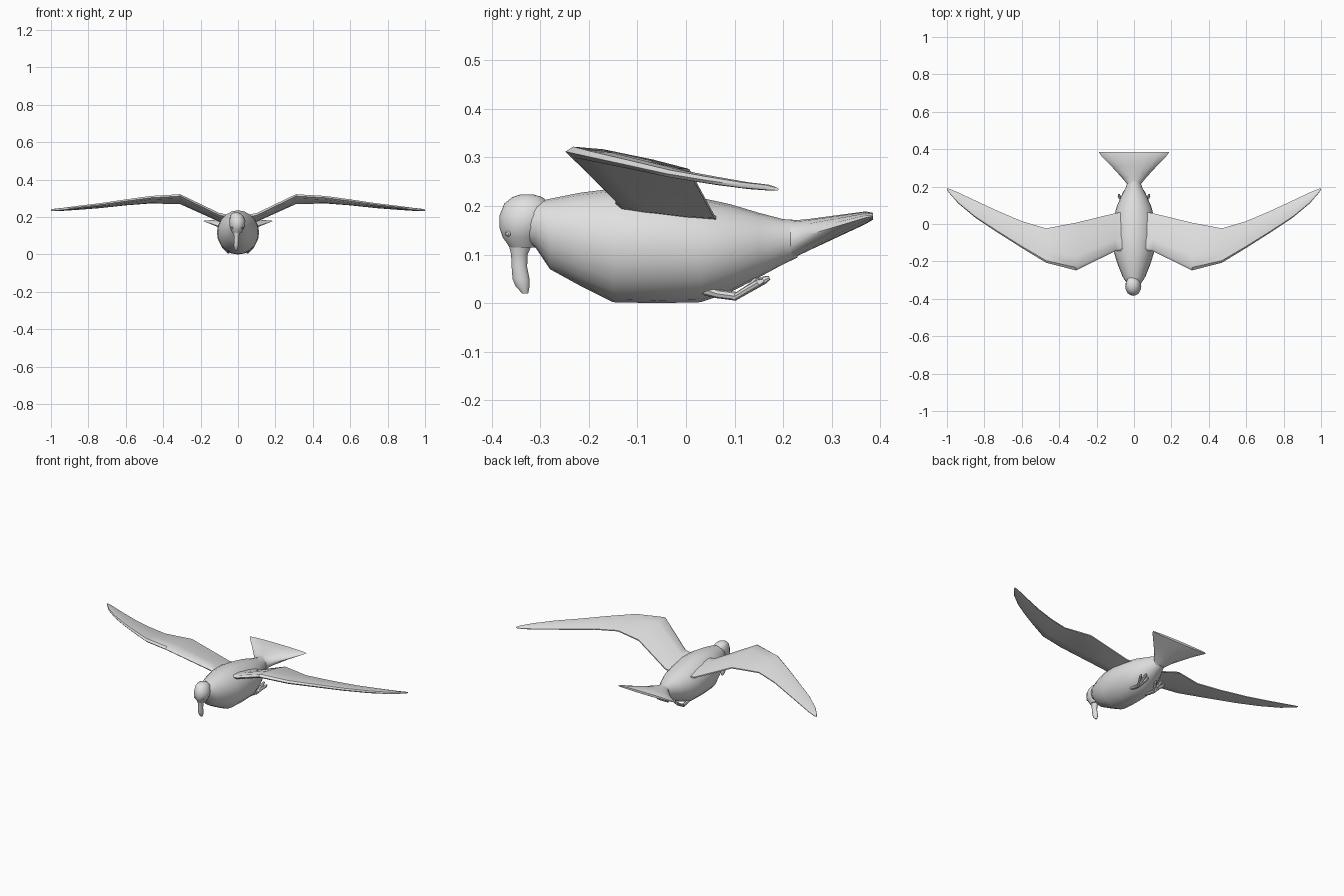
import bpy, bmesh, math
from mathutils import Vector

grey = bpy.data.materials.new("pale_grey")
grey.diffuse_color = (0.75, 0.75, 0.75, 1)


def loft(name, rings, angle=40):
    """Skin a list of equal-length point rings and cap both ends."""
    bm = bmesh.new()
    loops = [[bm.verts.new(p) for p in r] for r in rings]
    n = len(loops[0])
    for a, b in zip(loops, loops[1:]):
        for i in range(n):
            j = (i + 1) % n
            bm.faces.new((a[i], a[j], b[j], b[i]))
    bm.faces.new(loops[0][::-1])
    bm.faces.new(loops[-1])
    bmesh.ops.recalc_face_normals(bm, faces=bm.faces)
    me = bpy.data.meshes.new(name)
    bm.to_mesh(me)
    bm.free()
    me.materials.append(grey)
    ob = bpy.data.objects.new(name, me)
    bpy.context.collection.objects.link(ob)
    bpy.ops.object.select_all(action='DESELECT')
    bpy.context.view_layer.objects.active = ob
    ob.select_set(True)
    bpy.ops.object.shade_smooth_by_angle(angle=math.radians(angle))
    return ob


def circle(n):
    return [(math.cos(math.tau * i / n), math.sin(math.tau * i / n)) for i in range(n)]


def tube(name, path, n=8):
    """Round limb through (x, y, z, radius) stations."""
    pts = [Vector(p[:3]) for p in path]
    rings = []
    for i, p in enumerate(pts):
        d = (pts[min(i + 1, len(pts) - 1)] - pts[max(i - 1, 0)]).normalized()
        u = d.cross(Vector((0, 0, 1))).normalized()
        v = u.cross(d)
        rings.append([p + path[i][3] * (u * c + v * s) for c, s in circle(n)])
    return loft(name, rings)


# Body: upright ellipses along y (y, bottom, top, half width)
body = [(-0.335, 0.13, 0.195, 0.025), (-0.31, 0.115, 0.207, 0.043), (-0.28, 0.07, 0.215, 0.062),
        (-0.22, 0.037, 0.227, 0.086), (-0.15, 0.002, 0.236, 0.108), (-0.06, 0.0, 0.234, 0.113),
        (0.03, 0.002, 0.217, 0.109), (0.09, 0.022, 0.204, 0.094), (0.15, 0.053, 0.186, 0.068),
        (0.2, 0.08, 0.173, 0.042), (0.23, 0.094, 0.171, 0.034)]
loft("body", [[(w * c, y, (a + b) / 2 + (b - a) / 2 * s) for c, s in circle(20)]
              for y, a, b, w in body])

# Tail: flattening fan (y, bottom, top, half width)
tail = [(0.18, 0.085, 0.172, 0.035), (0.215, 0.09, 0.17, 0.038), (0.25, 0.107, 0.173, 0.067),
        (0.31, 0.135, 0.181, 0.122), (0.37, 0.163, 0.189, 0.18), (0.385, 0.172, 0.186, 0.188)]
loft("tail", [[(w * c, y, (a + b) / 2 + (b - a) / 2 * s) for c, s in circle(16)]
              for y, a, b, w in tail])

# Head and hooked bill: level ellipses stacked in z (z, front y, back y, centre x, half width)
head = [(0.224, -0.34, -0.315, -0.01, 0.012), (0.218, -0.358, -0.295, -0.009, 0.026),
        (0.205, -0.374, -0.28, -0.007, 0.036), (0.18, -0.384, -0.28, -0.004, 0.043),
        (0.155, -0.384, -0.285, -0.004, 0.042), (0.135, -0.377, -0.3, -0.005, 0.034),
        (0.115, -0.363, -0.31, -0.007, 0.022)]
bill = [(0.125, -0.366, -0.315, -0.007, 0.022), (0.1, -0.36, -0.326, -0.008, 0.014),
        (0.075, -0.359, -0.327, -0.009, 0.013), (0.05, -0.357, -0.322, -0.01, 0.013),
        (0.035, -0.351, -0.322, -0.01, 0.011), (0.02, -0.337, -0.325, -0.01, 0.005)]
for name, levels in (("head", head), ("bill", bill)):
    loft(name, [[(x + w * c, (f + b) / 2 + (b - f) / 2 * s, z) for c, s in circle(16)]
                for z, f, b, x, w in levels])

# Wings: thin aerofoil ribs (x, leading y, leading z, trailing y, trailing z, thickness)
ribs = [(0.05, -0.145, 0.2, 0.07, 0.172, 0.03), (0.1, -0.145, 0.21, 0.062, 0.178, 0.03),
        (0.31, -0.248, 0.312, 0.012, 0.272, 0.028), (0.47, -0.207, 0.303, -0.02, 0.275, 0.025),
        (0.6, -0.128, 0.286, 0.018, 0.265, 0.022), (0.735, -0.042, 0.267, 0.075, 0.25, 0.019),
        (0.85, 0.035, 0.254, 0.128, 0.241, 0.017), (0.94, 0.11, 0.243, 0.17, 0.235, 0.014),
        (0.985, 0.162, 0.238, 0.188, 0.234, 0.012), (1.0, 0.183, 0.235, 0.191, 0.234, 0.007)]
outline = [(0, 0), (0.06, 0.45), (0.3, 0.6), (0.7, 0.4), (0.98, 0.12),
           (0.98, -0.12), (0.7, -0.3), (0.3, -0.4), (0.06, -0.35)]
for side, name in ((1, "right_wing"), (-1, "left_wing")):
    loft(name, [[(side * x, ly + (ty - ly) * t, lz + (tz - lz) * t + h * k) for t, k in outline]
                for x, ly, lz, ty, tz, h in ribs])

# Legs, toes and eyes on each side
for side, tag in ((1, "right"), (-1, "left")):
    tube(tag + "_leg", [(side * 0.05, 0.03, 0.03, 0.012), (side * 0.05, 0.065, 0.019, 0.009),
                        (side * 0.052, 0.105, 0.014, 0.009)])
    for i, (x, y, z) in enumerate(((0.03, 0.155, 0.05), (0.055, 0.172, 0.053), (0.08, 0.16, 0.047))):
        tube(f"{tag}_toe_{i + 1}", [(side * 0.052, 0.098, 0.011, 0.007),
                                    (side * (0.026 + x / 2), 0.128, 0.029, 0.008),
                                    (side * x, y - 0.01, z - 0.005, 0.008),
                                    (side * x, y, z, 0.004)])
    ex = -0.004 + side * 0.028
    tube(tag + "_eye", [(ex - side * 0.006, -0.364, 0.143, 0.006), (ex, -0.367, 0.143, 0.006),
                        (ex + side * 0.003, -0.368, 0.143, 0.003)])
